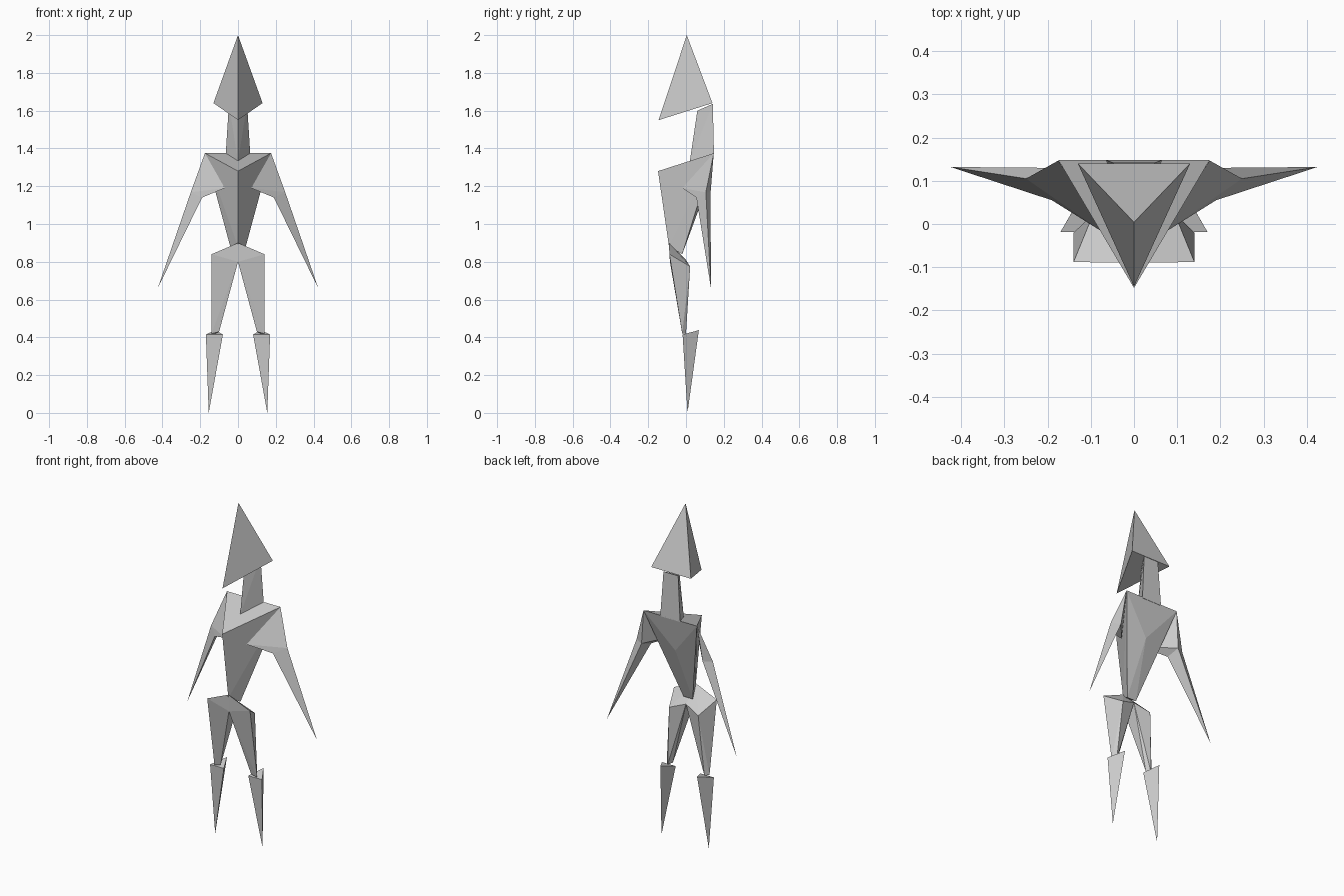
import bpy, bmesh

if "Cube" in bpy.data.objects:
    bpy.data.objects.remove(bpy.data.objects["Cube"])

grey = bpy.data.materials.new("light_grey")
grey.diffuse_color = (0.6, 0.6, 0.6, 1)
grey.use_nodes = True
grey.node_tree.nodes["Principled BSDF"].inputs["Base Color"].default_value = grey.diffuse_color


def faceted(name, points, mirror=False):
    """Closed flat-faced solid spanned by a few corner points, optionally mirrored in x."""
    bm = bmesh.new()
    for p in points:
        bm.verts.new(p)
    hull = bmesh.ops.convex_hull(bm, input=bm.verts)
    loose = [g for g in hull["geom_interior"] if isinstance(g, bmesh.types.BMVert)]
    bmesh.ops.delete(bm, geom=loose, context='VERTS')
    if mirror:  # drop faces lying on the centre plane
        inner = [f for f in bm.faces if all(abs(v.co.x) < 1e-4 for v in f.verts)]
        bmesh.ops.delete(bm, geom=inner, context='FACES')
    bmesh.ops.recalc_face_normals(bm, faces=bm.faces)
    mesh = bpy.data.meshes.new(name)
    bm.to_mesh(mesh)
    bm.free()
    mesh.materials.append(grey)
    ob = bpy.data.objects.new(name, mesh)
    bpy.context.collection.objects.link(ob)
    if mirror:
        ob.modifiers.new("mirror", 'MIRROR')
    return ob


def pair(x, y, z):
    return [(x, y, z), (-x, y, z)]


# Head: pointed, with the chin at the front
faceted("head", [(0, 0.004, 2), (0, -0.145, 1.55)] + pair(0.13, 0.14, 1.64))

# Neck: three-sided column
faceted("neck", [(0, 0.06, 1.6), (0, 0.02, 1.33)]
        + pair(0.048, 0.142, 1.636) + pair(0.065, 0.148, 1.37))

# Torso: wedge from the shoulders to the waist
faceted("torso", [(0, -0.148, 1.28), (0, 0.1, 1.165), (0, -0.09, 0.88)]
        + pair(0.175, 0.148, 1.375) + pair(0.03, -0.02, 0.84))

# Arms: upper arm and spike-shaped forearm share the elbow triangle
elbow = [(0.19, 0.055, 1.14), (0.25, 0.105, 1.168), (0.2, 0.13, 1.165)]
faceted("upper_arms", elbow + [(0.175, 0.147, 1.375), (0.07, -0.02, 1.19)], True)
faceted("forearms", elbow + [(0.425, 0.132, 0.66)], True)

# Thighs: meet at the hips and narrow to the knee
faceted("thighs", [(0, -0.09, 0.9), (0, -0.085, 0.8), (0, 0.0, 0.81),
                   (0.14, -0.088, 0.84), (0.095, 0.022, 0.775),
                   (0.14, -0.02, 0.42), (0.1, -0.02, 0.43), (0.12, 0.0, 0.42)], True)

# Shins: three-sided spikes pointing down
faceted("shins", [(0.17, -0.018, 0.415), (0.08, -0.018, 0.415),
                  (0.12, 0.068, 0.438), (0.155, 0.008, 0.0)], True)
